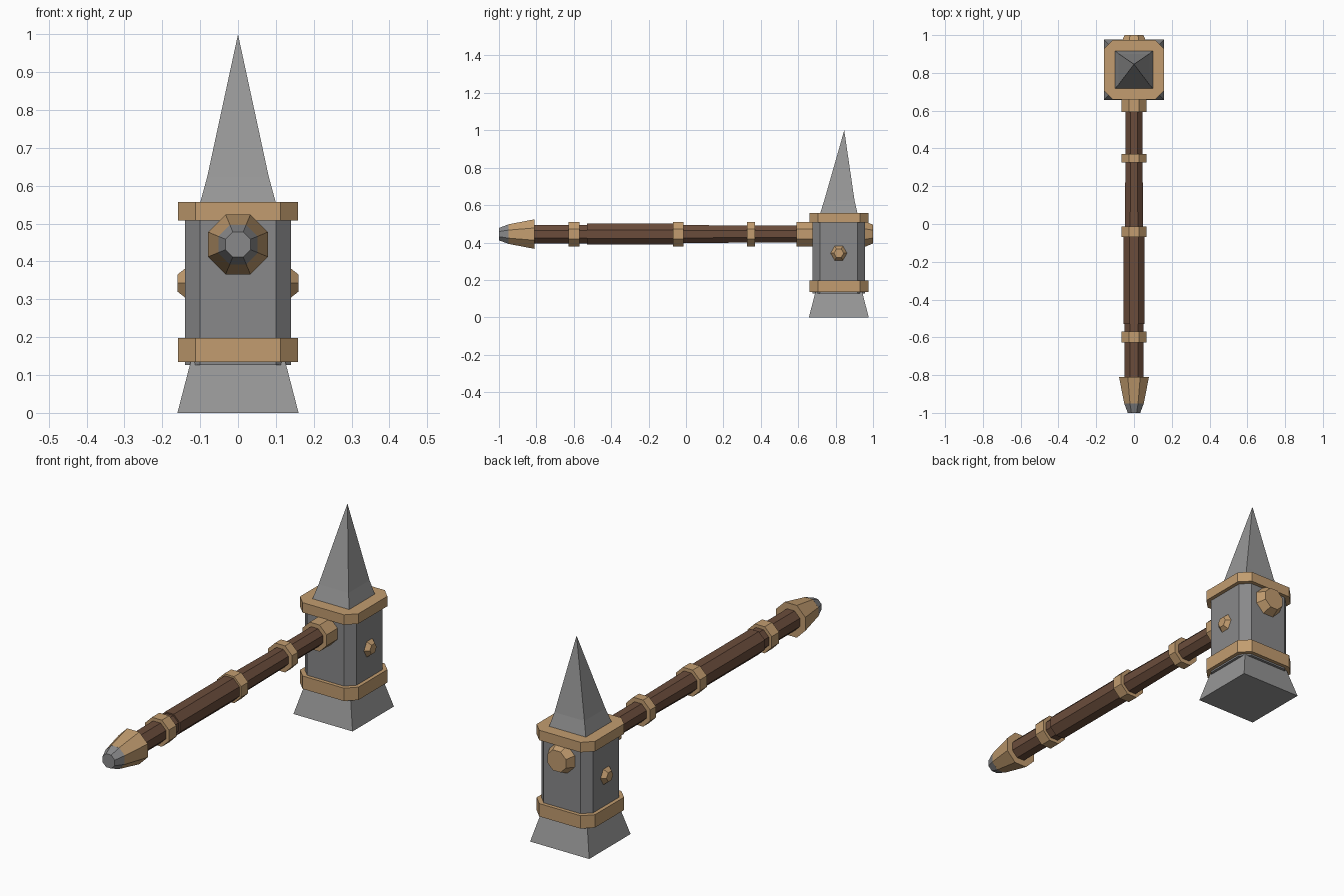
import bpy, bmesh, math
from mathutils import Vector

cube = bpy.data.objects.get("Cube")
if cube:
    bpy.data.objects.remove(cube)


def material(name, rgb):
    m = bpy.data.materials.new(name)
    m.use_nodes = True
    color = (*rgb, 1)
    m.diffuse_color = color
    m.node_tree.nodes["Principled BSDF"].inputs["Base Color"].default_value = color
    return m


steel = material("light steel", (0.31, 0.31, 0.31))
iron = material("dark iron", (0.25, 0.25, 0.255))
brass = material("brass", (0.54, 0.335, 0.16))
wood = material("brown wood", (0.145, 0.073, 0.044))

HEAD_Y = 0.817
SHAFT_Z = 0.445


def loft(name, rings, mat):
    """Skin equal-length rings of points and cap both ends."""
    bm = bmesh.new()
    loops = [[bm.verts.new(p) for p in ring] for ring in rings]
    n = len(loops[0])
    for a, b in zip(loops, loops[1:]):
        for i in range(n):
            j = (i + 1) % n
            bm.faces.new((a[i], a[j], b[j], b[i]))
    bm.faces.new(loops[0][::-1])
    bm.faces.new(loops[-1])
    bmesh.ops.remove_doubles(bm, verts=bm.verts, dist=0.0001)
    bmesh.ops.recalc_face_normals(bm, faces=bm.faces)
    mesh = bpy.data.meshes.new(name)
    bm.to_mesh(mesh)
    bm.free()
    mesh.materials.append(mat)
    ob = bpy.data.objects.new(name, mesh)
    bpy.context.collection.objects.link(ob)
    return ob


def square(half, z, y=HEAD_Y):
    return [Vector((sx * half, y + sy * half, z))
            for sx, sy in ((-1, -1), (1, -1), (1, 1), (-1, 1))]


def chamfered(half, cut, z):
    h, c = half, half - cut
    pts = [(-c, -h), (c, -h), (h, -c), (h, c), (c, h), (-c, h), (-h, c), (-h, -c)]
    return [Vector((x, HEAD_Y + y, z)) for x, y in pts]


def octagon(apothem, y):
    r = apothem / math.cos(math.pi / 8)
    angles = [math.pi / 8 + i * math.pi / 4 for i in range(8)]
    return [Vector((r * math.cos(a), y, SHAFT_Z + r * math.sin(a))) for a in angles]


def shaft_part(name, sections, mat):
    return loft(name, [octagon(r, y) for y, r in sections], mat)


# Hammer head: chamfered block, flared striking face, spike
loft("head_block", [chamfered(0.14, 0.04, z) for z in (0.127, 0.53)], iron)
loft("striking_face", [square(0.16, 0), square(0.125, 0.135)], steel)
loft("top_spike", [square(0.10, 0.54), square(0.10, 0.555),
                   square(0.081, 0.625, HEAD_Y + 0.003),
                   square(0.0, 1.0, HEAD_Y + 0.029)], steel)

# Brass bands around the head
for name, low, high in (("lower_band", 0.135, 0.198), ("upper_band", 0.508, 0.557)):
    loft(name, [chamfered(0.158, 0.046, z) for z in (low, high)], brass)

# Hexagonal studs on both sides
for side, name in ((1, "left_stud"), (-1, "right_stud")):
    rings = []
    for x, r in ((0.13, 0.044), (0.14, 0.044), (0.16, 0.026)):
        rings.append([Vector((side * x, HEAD_Y + r * math.cos(i * math.pi / 3),
                              0.343 + r * math.sin(i * math.pi / 3))) for i in range(6)])
    loft(name, rings, brass)

# Handle with thicker grip
shaft_part("shaft", [(-0.83, 0.049), (-0.04, 0.049), (0.35, 0.045), (0.7, 0.045)], wood)
shaft_part("grip", [(-0.53, 0.056), (-0.06, 0.056)], wood)

# Brass rings along the handle
for i, (low, high) in enumerate(((-0.627, -0.57), (-0.069, -0.014),
                                 (0.325, 0.37), (0.592, 0.68))):
    shaft_part(f"handle_ring_{i + 1}", [(low, 0.065), (high, 0.065)], brass)

# Pommel and rear knob
shaft_part("pommel", [(-0.95, 0.052), (-0.81, 0.079)], brass)
shaft_part("pommel_tip", [(-1.0, 0.033), (-0.948, 0.0525)], iron)
shaft_part("rear_knob", [(0.94, 0.068), (0.957, 0.068), (1.0, 0.05)], brass)
